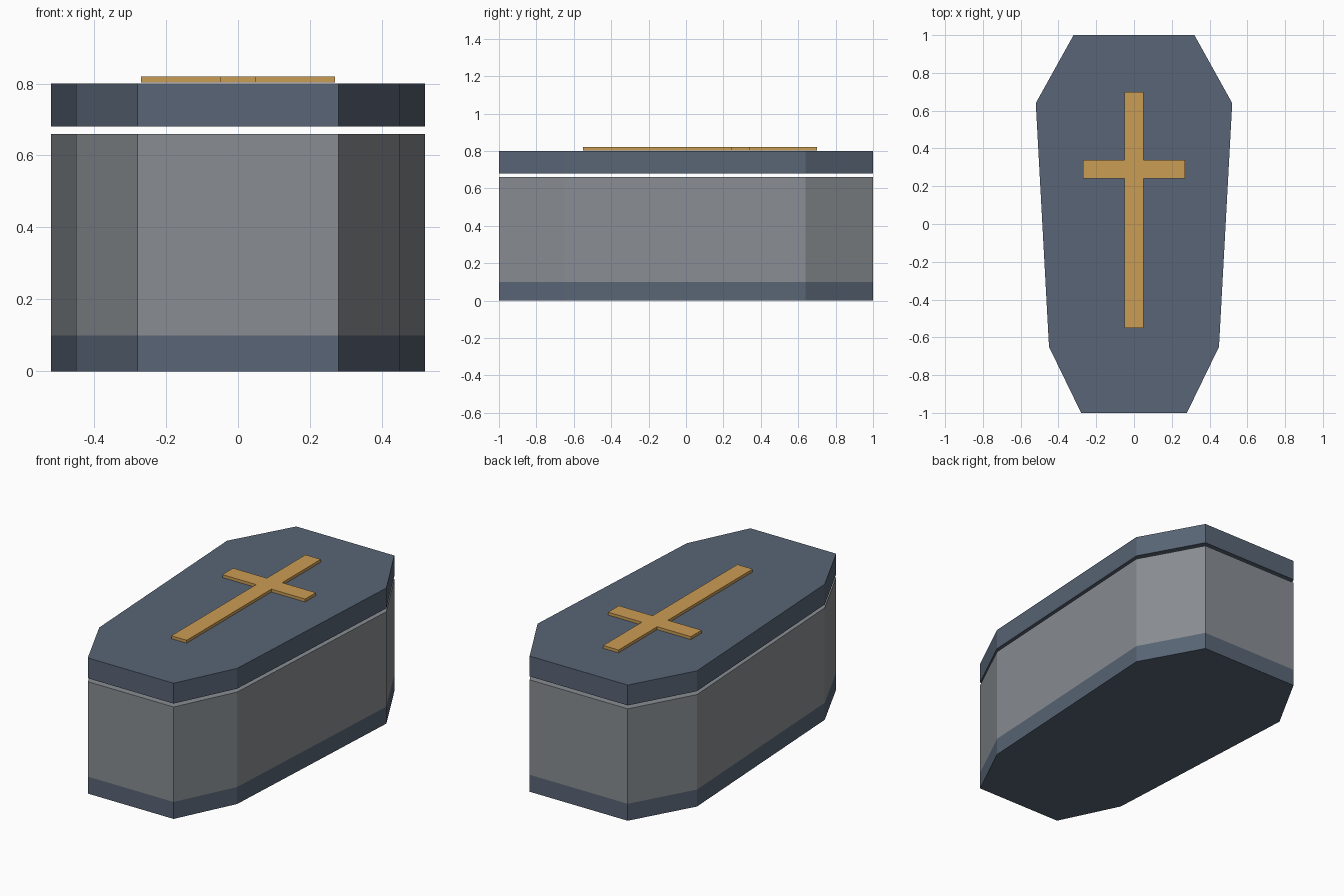
import bpy, bmesh

if "Cube" in bpy.data.objects:
    bpy.data.objects.remove(bpy.data.objects["Cube"])


def material(name, rgb):
    m = bpy.data.materials.new(name)
    m.diffuse_color = (*rgb, 1)
    m.use_nodes = True
    m.node_tree.nodes["Principled BSDF"].inputs["Base Color"].default_value = m.diffuse_color
    return m


def prism(name, outline, levels, mats):
    """Stack the outline at each z level; one material per band."""
    bm = bmesh.new()
    rings = [[bm.verts.new((x, y, z)) for x, y in outline] for z in levels]
    n = len(outline)
    for band, (lo, hi) in enumerate(zip(rings, rings[1:])):
        for i in range(n):
            j = (i + 1) % n
            bm.faces.new((lo[i], lo[j], hi[j], hi[i])).material_index = band
    bm.faces.new(rings[0][::-1])
    bm.faces.new(rings[-1]).material_index = len(mats) - 1
    bmesh.ops.recalc_face_normals(bm, faces=bm.faces)
    mesh = bpy.data.meshes.new(name)
    bm.to_mesh(mesh)
    bm.free()
    for m in mats:
        mesh.materials.append(m)
    obj = bpy.data.objects.new(name, mesh)
    bpy.context.collection.objects.link(obj)
    return obj


def mirrored(half):
    """Close a right-hand half outline (foot to head) across x = 0."""
    return half + [(-x, y) for x, y in reversed(half)]


slate = material("slate", (0.10, 0.13, 0.18))
stone = material("stone", (0.25, 0.27, 0.29))
gold = material("gold", (0.60, 0.34, 0.09))

# Coffin outline, shared by body and lid
coffin = mirrored([(0.28, -1), (0.45, -0.65), (0.52, 0.64), (0.32, 1)])

# Body with a dark band at its foot
prism("coffin_body", coffin, [0, 0.10, 0.66], [slate, stone])

# Lid floating just above the body
prism("coffin_lid", coffin, [0.68, 0.80], [slate])

# Raised cross on the lid
cross = mirrored([(0.05, -0.55), (0.05, 0.24), (0.27, 0.24),
                  (0.27, 0.34), (0.05, 0.34), (0.05, 0.70)])
prism("lid_cross", cross, [0.803, 0.82], [gold])
